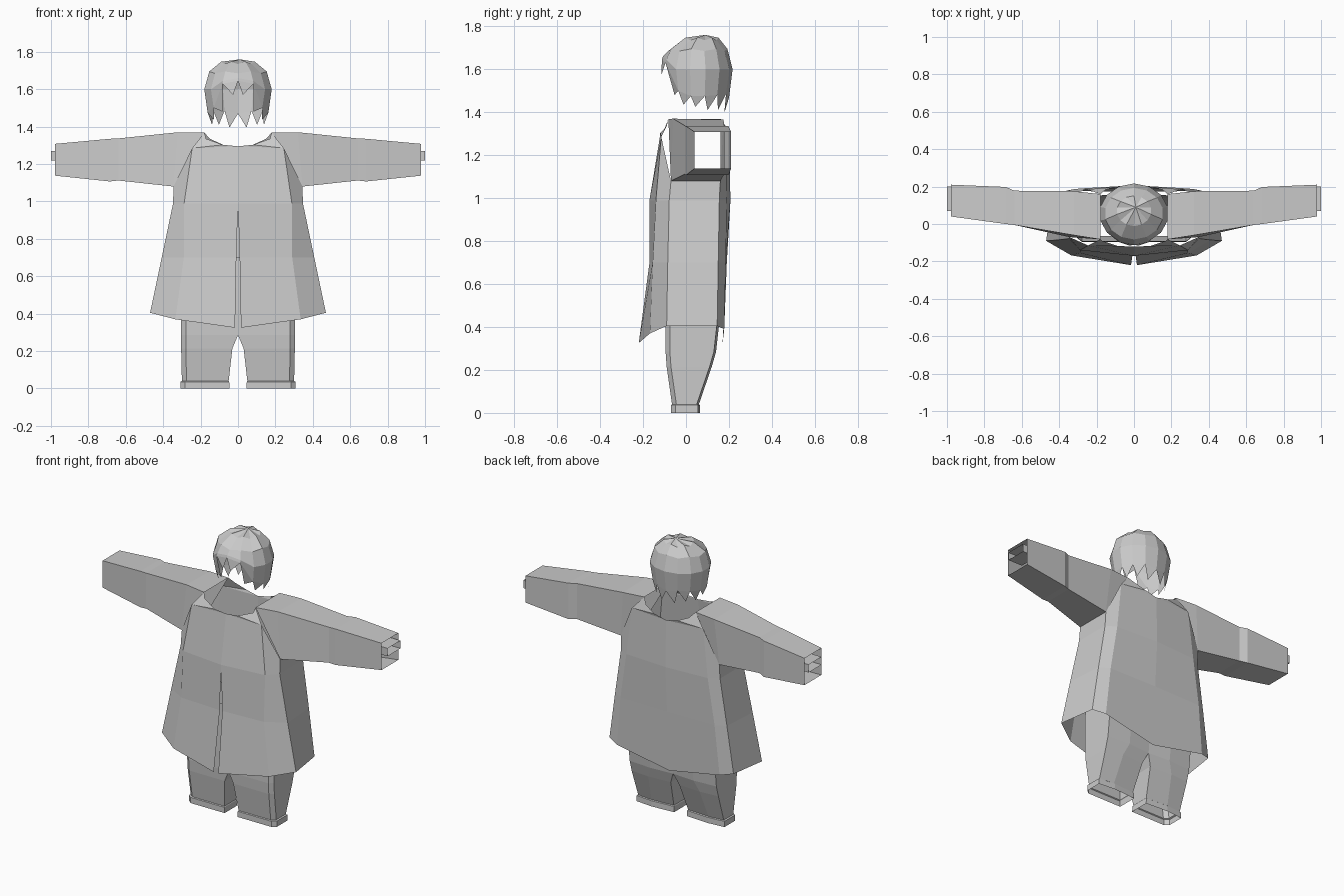
import bpy, bmesh, math

if "Cube" in bpy.data.objects:
    bpy.data.objects.remove(bpy.data.objects["Cube"])

grey = bpy.data.materials.new("plain grey")
grey.diffuse_color = (0.6, 0.6, 0.6, 1)
grey.use_nodes = True
grey.node_tree.nodes["Principled BSDF"].inputs["Base Color"].default_value = grey.diffuse_color


def finish(name, bm, mirror=True):
    """Mirror across x, weld, orient the faces and make the object."""
    if mirror:
        geom = bm.verts[:] + bm.edges[:] + bm.faces[:]
        copy = bmesh.ops.duplicate(bm, geom=geom)["geom"]
        for v in copy:
            if isinstance(v, bmesh.types.BMVert):
                v.co.x = -v.co.x
        flipped = [f for f in copy if isinstance(f, bmesh.types.BMFace)]
        bmesh.ops.reverse_faces(bm, faces=flipped)
    bmesh.ops.remove_doubles(bm, verts=bm.verts[:], dist=0.0005)
    bmesh.ops.recalc_face_normals(bm, faces=bm.faces[:])
    me = bpy.data.meshes.new(name)
    bm.to_mesh(me)
    bm.free()
    me.materials.append(grey)
    ob = bpy.data.objects.new(name, me)
    bpy.context.collection.objects.link(ob)
    return ob


def loft(bm, rings, closed=True):
    """Join successive point rows with quads."""
    rows = [[bm.verts.new(p) for p in r] for r in rings]
    n = len(rows[0])
    for a, b in zip(rows, rows[1:]):
        for i in range(n if closed else n - 1):
            j = (i + 1) % n
            bm.faces.new((a[i], a[j], b[j], b[i]))


def box_ring(x, y0, y1, z0, z1):
    return [(x, y0, z0), (x, y0, z1), (x, y1, z1), (x, y1, z0)]


# Coat: half outline from the front opening round to the middle of the back
bm = bmesh.new()
top_front, top_back = (0.245, -0.115, 1.285), (0.25, 0.185, 1.29)
arm_front, arm_back = (0.345, -0.07, 1.08), (0.345, 0.16, 1.08)
loft(bm, [
    [(0.016, -0.22, 0.325), (0.335, -0.168, 0.37), (0.47, -0.09, 0.405),
     (0.435, 0.145, 0.405), (0.36, 0.178, 0.39), (0, 0.17, 0.32)],
    [(0.009, -0.17, 0.7), (0.29, -0.155, 0.7), (0.408, -0.085, 0.7),
     (0.392, 0.15, 0.7), (0.33, 0.185, 0.7), (0, 0.19, 0.7)],
    [(0, -0.17, 0.99), (0.288, -0.14, 0.99), (0.347, -0.078, 0.99),
     (0.347, 0.155, 0.99), (0.285, 0.19, 0.99), (0, 0.207, 0.99)],
    [(0, -0.12, 1.295), top_front, arm_front,
     arm_back, top_back, (0, 0.2, 1.285)],
], closed=False)
# Shoulder yokes round the neck opening
for side in (
    [top_front, (0.08, -0.12, 1.303), (0.17, -0.09, 1.335), (0.18, -0.082, 1.368)],
    [top_back, (0.08, 0.2, 1.303), (0.15, 0.185, 1.335), (0.18, 0.16, 1.368)],
):
    bm.faces.new([bm.verts.new(p) for p in side])
bm.faces.new([bm.verts.new(p) for p in
              ((0, -0.12, 1.295), top_front, (0.08, -0.12, 1.303))])
bm.faces.new([bm.verts.new(p) for p in
              ((0, 0.2, 1.285), top_back, (0.08, 0.2, 1.303))])
finish("coat", bm)

# Sleeves: square tubes with an elbow crease and an open cuff
bm = bmesh.new()
loft(bm, [
    [arm_front, (0.18, -0.082, 1.368), (0.18, 0.16, 1.368), arm_back],
    [arm_front, (0.32, -0.06, 1.37), (0.32, 0.175, 1.365), arm_back],
    box_ring(0.64, -0.005, 0.178, 1.112, 1.337),
    box_ring(0.685, 0.0, 0.198, 1.107, 1.335),
    box_ring(0.978, 0.04, 0.21, 1.138, 1.308),
])
finish("sleeves", bm)

# Inner cuffs at the wrists
bm = bmesh.new()
loft(bm, [box_ring(0.9, 0.07, 0.2, 1.22, 1.27),
          box_ring(1.0, 0.07, 0.2, 1.22, 1.27)])
finish("wrist_cuffs", bm)


# Trousers: (inner x, outer x, front y, back y, z) for each level
bm = bmesh.new()
levels = [(0.045, 0.308, -0.07, 0.065, 0), (0.047, 0.308, -0.07, 0.065, 0.036),
          (0.05, 0.3, -0.065, 0.06, 0.04), (0.03, 0.304, -0.09, 0.12, 0.215),
          (0, 0.304, -0.095, 0.14, 0.285)]
loft(bm, [[(xi, f, z), (xo - 0.025, f, z), (xo, f + 0.02, z),
           (xo, b - 0.01, z), (xi + 0.15, b, z), (xi, b - 0.01, z)]
          for xi, xo, f, b, z in levels])
# Seat, without an inner wall
loft(bm, [[(0, f, z), (0.279, f, z), (0.304, f + 0.02, z),
           (0.304, b - 0.01, z), (0.15, b, z), (0, b - 0.01, z)]
          for f, b, z in ((-0.095, 0.14, 0.285), (-0.095, 0.155, 0.42),
                          (-0.09, 0.155, 0.7))], closed=False)
finish("trousers", bm)

# Hair: a faceted cap, low at the nape and cut away over the face
bm = bmesh.new()
N = 14


def hair_point(k, r, z, dy=0.0):
    a = 2 * math.pi * k / N
    return (0.185 * r * math.sin(a), 0.055 + dy - 0.162 * r * math.cos(a), z)


def hem(k):
    """Hem height by distance from the front."""
    d = min(k % N, N - k % N)
    return (1.645, 1.63, 1.50, 1.475, 1.475, 1.48, 1.485, 1.47)[d]


rings = [[hair_point(k, 0.5, 1.735 + 0.012 * (k % 2), 0.015) for k in range(N)],
         [hair_point(k, 0.85, 1.685 + 0.01 * (k % 2)) for k in range(N)],
         [hair_point(k, 1.0, max(1.60, hem(k) + 0.015)) for k in range(N)],
         [hair_point(k, 0.9 if hem(k) < 1.55 else 1.03, hem(k)) for k in range(N)]]
loft(bm, rings)
crown = bm.verts.new((0.01, 0.09, 1.76))
bm.verts.ensure_lookup_table()
for k in range(N):
    bm.faces.new((crown, bm.verts[k], bm.verts[(k + 1) % N]))
# Pointed locks along the hem
hem_row = [bm.verts[3 * N + k] for k in range(N)]
for k in range(N):
    d = min(k, N - 1 - k)
    drop = (0.06, 0.05, 0.04, 0.05, 0.065, 0.07, 0.075)[d]
    low = min(hem(k), hem(k + 1)) if d != 1 else 1.53
    reach = 1.06 if d == 0 else 0.8
    tip = bm.verts.new(hair_point(k + (0.3 if k < N / 2 else 0.7), reach, low - drop))
    bm.faces.new((hem_row[k], tip, hem_row[(k + 1) % N]))
finish("hair", bm, mirror=False)
